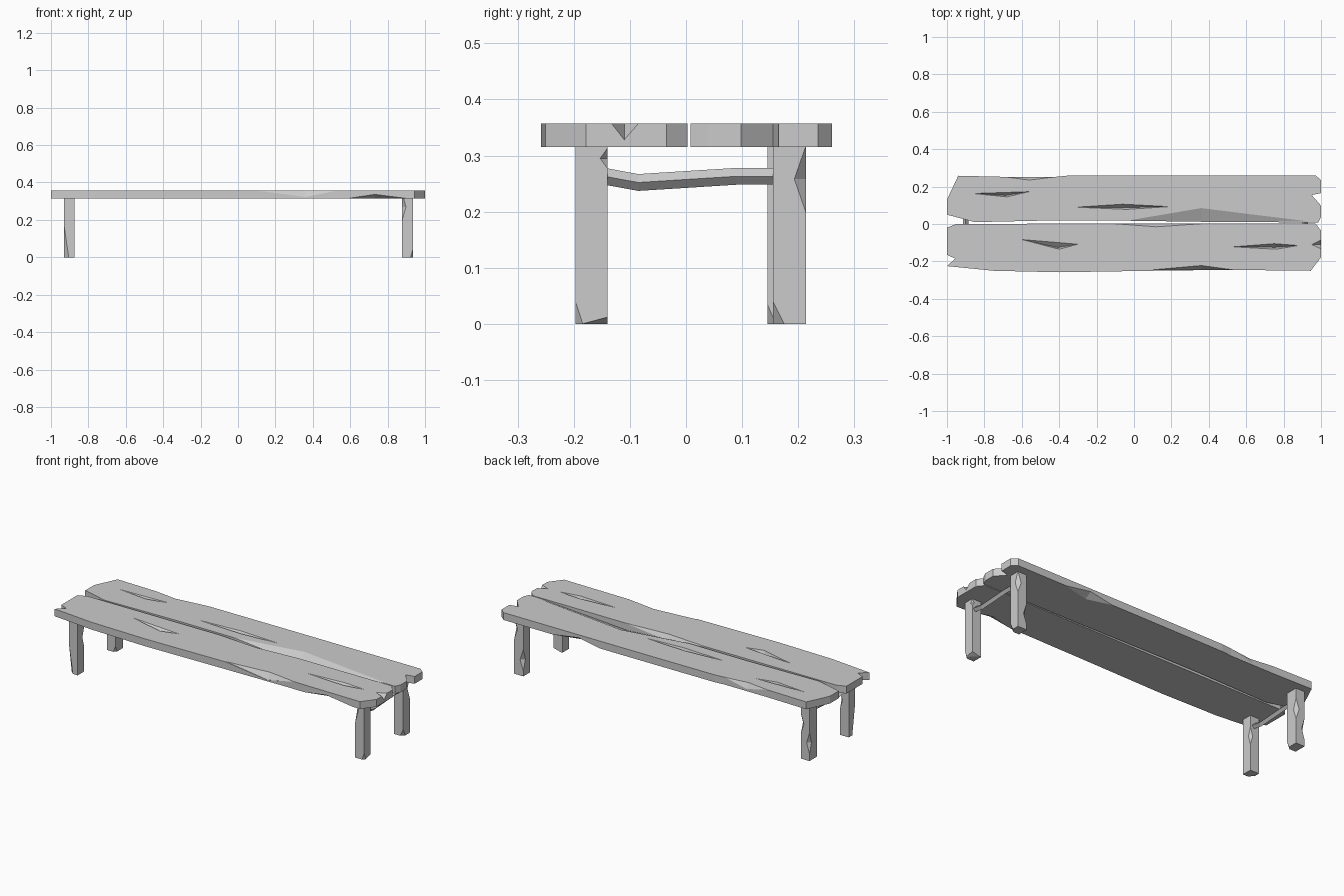
import bpy, bmesh
from mathutils import Vector

cube = bpy.data.objects.get("Cube")
if cube:
    bpy.data.objects.remove(cube, do_unlink=True)

GREY = 0.6
wood = bpy.data.materials.new("weathered grey wood")
wood.use_nodes = True
wood.diffuse_color = (GREY, GREY, GREY, 1)
wood.node_tree.nodes["Principled BSDF"].inputs["Base Color"].default_value = (GREY, GREY, GREY, 1)

BOTTOM, TOP = 0.315, 0.357


def add_object(name, bm):
    bmesh.ops.recalc_face_normals(bm, faces=bm.faces[:])
    mesh = bpy.data.meshes.new(name)
    bm.to_mesh(mesh)
    bm.free()
    mesh.materials.append(wood)
    obj = bpy.data.objects.new(name, mesh)
    bpy.context.collection.objects.link(obj)
    return obj


def carve(obj, chips):
    """Cut a convex wedge out of the part for each list of points."""
    for points in chips:
        bm = bmesh.new()
        for p in points:
            bm.verts.new(p)
        bmesh.ops.convex_hull(bm, input=bm.verts[:])
        cutter = add_object("chip_cutter", bm)
        cutter.hide_render = True
        mod = obj.modifiers.new("chip", 'BOOLEAN')
        mod.operation, mod.solver, mod.object = 'DIFFERENCE', 'EXACT', cutter
        bpy.context.view_layer.update()
        mesh = bpy.data.meshes.new_from_object(
            obj.evaluated_get(bpy.context.evaluated_depsgraph_get()))
        obj.modifiers.clear()
        obj.data = mesh
        bpy.data.objects.remove(cutter, do_unlink=True)


def prism(name, outline, z0, z1):
    bm = bmesh.new()
    face = bm.faces.new([bm.verts.new((x, y, z0)) for x, y in outline])
    up = bmesh.ops.extrude_face_region(bm, geom=[face])["geom"]
    bmesh.ops.translate(bm, vec=(0, 0, z1 - z0),
                        verts=[v for v in up if isinstance(v, bmesh.types.BMVert)])
    return add_object(name, bm)


def crack(west, north, east, south):
    """Long diamond split in the top, deepest close to its south edge."""
    n, s = Vector(north), Vector(south)
    deep = s.lerp(n, 0.35)
    rim = [(x, y, TOP) for x, y in (west, north, east, south)]
    return rim + [(deep.x, deep.y, TOP - 0.025), (deep.x, deep.y, TOP + 0.02)]


def edge_chip(x0, x1, xm, edge, inner, z, depth):
    """Wedge off a long edge; positive depth bites down, negative bites up."""
    out = edge + (edge - inner) * 0.6
    return [(x0, edge, z), (x1, edge, z), (xm, inner, z),
            (xm, edge, z - depth), (xm, out, z - depth),
            (x0, out, z), (x1, out, z), (xm, edge, z + depth)]


# Seat planks with ragged ends
back_plank = prism("back_plank", [
    (-1, 0.13), (-0.94, 0.258), (-0.69, 0.252), (-0.42, 0.252), (-0.36, 0.258),
    (0.2, 0.26), (0.97, 0.26), (1, 0.235), (1, 0.165), (0.95, 0.155), (1, 0.098),
    (1, 0.038), (0.985, 0.008), (0.36, 0.012), (-0.06, 0.018), (-0.4, 0.02),
    (-0.85, 0.01), (-1, 0.05)], BOTTOM, TOP)
carve(back_plank, [
    crack((-0.86, 0.163), (-0.7, 0.168), (-0.56, 0.173), (-0.68, 0.145)),
    crack((-0.31, 0.09), (-0.06, 0.106), (0.19, 0.093), (-0.04, 0.078)),
    edge_chip(-0.06, 0.93, 0.36, 0.014, 0.085, TOP, 0.034),
    edge_chip(-0.69, -0.42, -0.56, 0.252, 0.235, TOP, 0.03),
    edge_chip(0.36, 0.66, 0.5, 0.26, 0.22, BOTTOM, -0.025)])

front_plank = prism("front_plank", [
    (-1, -0.02), (-0.95, 0), (-0.1, 0.003), (0.97, 0.003), (1, -0.035), (1, -0.178),
    (0.945, -0.25), (0.5, -0.245), (0.1, -0.25), (-0.4, -0.258), (-0.75, -0.25),
    (-1, -0.225), (-0.955, -0.185), (-1, -0.165)], BOTTOM, TOP)
carve(front_plank, [
    crack((-0.6, -0.083), (-0.42, -0.108), (-0.3, -0.108), (-0.4, -0.135)),
    crack((0.53, -0.122), (0.75, -0.105), (0.88, -0.115), (0.76, -0.135)),
    edge_chip(0.1, 0.53, 0.36, -0.245, -0.222, TOP, 0.035),
    edge_chip(-0.12, 0.38, 0.12, 0.003, -0.015, TOP, 0.03),
    edge_chip(0.58, 0.9, 0.73, -0.249, -0.21, BOTTOM, -0.022),
    [(0.95, -0.11, TOP), (1, -0.085, TOP), (1, -0.132, TOP), (1, -0.11, 0.328),
     (1.05, -0.11, 0.33), (1.05, -0.11, TOP + 0.03), (1.05, -0.06, TOP),
     (1.05, -0.155, TOP)]])


def leg(name, x0, x1, y0, y1, nicks):
    """Square post; each nick is (x side, y side, height, half height, depth)."""
    post = prism(name, [(x0, y0), (x1, y0), (x1, y1), (x0, y1)], 0, BOTTOM)
    chips = []
    for sx, sy, z, half, d in nicks:
        cx, cy = (x1 if sx > 0 else x0), (y1 if sy > 0 else y0)
        chips.append([(cx, cy, z - half), (cx, cy, z + half),
                      (cx - sx * d, cy, z), (cx, cy - sy * d, z),
                      (cx + sx * d, cy + sy * d, z)])
    carve(post, chips)


leg("front_left_leg", 0.878, 0.935, -0.197, -0.14,
    [(1, 1, 0.295, 0.018, 0.013), (1, -1, 0, 0.04, 0.013),
     (-1, -1, 0.27, 0.07, 0.02), (1, 1, 0, 0.012, 0.045)])
leg("back_left_leg", 0.878, 0.935, 0.155, 0.214,
    [(1, 1, 0.258, 0.06, 0.021), (1, -1, 0, 0.04, 0.02), (-1, 1, 0.09, 0.06, 0.02)])
leg("front_right_leg", -0.93, -0.875, -0.197, -0.14,
    [(-1, -1, 0, 0.17, 0.025), (1, 1, 0.2, 0.05, 0.015)])
leg("back_right_leg", -0.93, -0.875, 0.145, 0.214,
    [(1, 1, 0.2, 0.06, 0.02), (-1, 1, 0.1, 0.06, 0.018), (1, -1, 0, 0.035, 0.015)])

# Crooked diamond-section rails joining each pair of legs
for side, x in (("left", 0.915), ("right", -0.9)):
    bm = bmesh.new()
    rings = []
    for y, z in ((-0.145, 0.263), (-0.085, 0.252), (0.09, 0.263), (0.16, 0.263)):
        rings.append([bm.verts.new((x + dx, y, z + dz)) for dx, dz in
                      ((0.014, 0), (0, 0.015), (-0.014, 0), (0, -0.015))])
    for a, b in zip(rings, rings[1:]):
        for i in range(4):
            j = (i + 1) % 4
            bm.faces.new((a[i], a[j], b[j], b[i]))
    bm.faces.new(rings[0])
    bm.faces.new(rings[-1])
    add_object(side + "_rail", bm)
